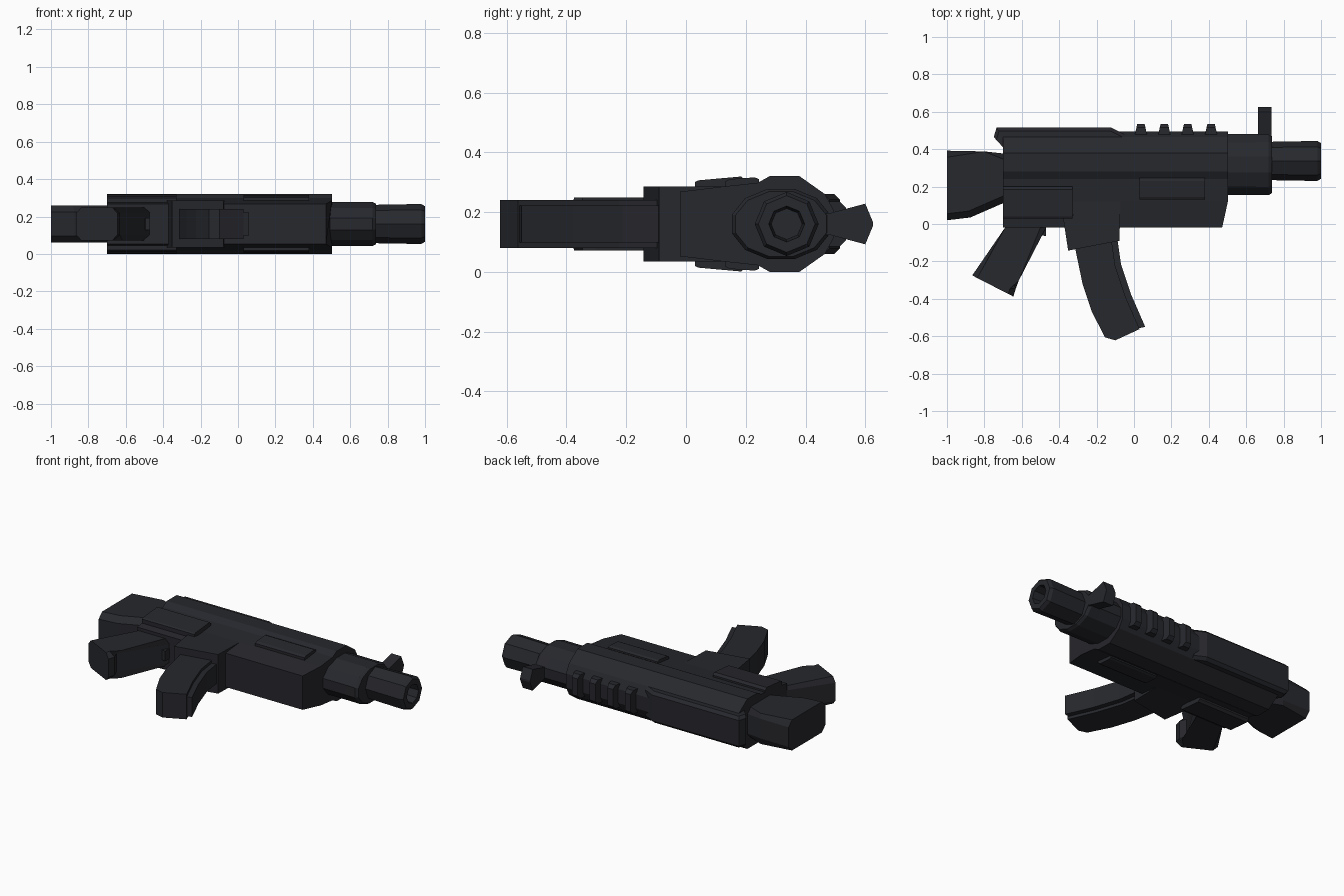
import bpy, bmesh, math

if "Cube" in bpy.data.objects:
    bpy.data.objects.remove(bpy.data.objects["Cube"])

ZC = 0.16  # mid plane of the model
mat = bpy.data.materials.new("dark_metal")
mat.diffuse_color = (0.02, 0.021, 0.026, 1)
mat.use_nodes = True
mat.node_tree.nodes["Principled BSDF"].inputs["Base Color"].default_value = mat.diffuse_color


def finish(name, bm):
    bmesh.ops.recalc_face_normals(bm, faces=bm.faces)
    me = bpy.data.meshes.new(name)
    bm.to_mesh(me)
    bm.free()
    me.materials.append(mat)
    ob = bpy.data.objects.new(name, me)
    bpy.context.collection.objects.link(ob)
    return ob


def loft(name, rings):
    """Skin a list of equal-length point rings and cap both ends."""
    bm = bmesh.new()
    vs = [[bm.verts.new(p) for p in r] for r in rings]
    n = len(rings[0])
    for a, b in zip(vs, vs[1:]):
        for i in range(n):
            j = (i + 1) % n
            bm.faces.new((a[i], a[j], b[j], b[i]))
    bm.faces.new(vs[0])
    bm.faces.new(vs[-1])
    return finish(name, bm)


def side_plate(name, pts, half, chamfer=0, rim=None):
    """Side outline (x, y) with thickness in z; rim picks outline edges to chamfer."""
    bm = bmesh.new()
    lo = [bm.verts.new((x, y, ZC - half)) for x, y in pts]
    hi = [bm.verts.new((x, y, ZC + half)) for x, y in pts]
    bm.faces.new(lo)
    bm.faces.new(hi)
    n = len(pts)
    for i in range(n):
        j = (i + 1) % n
        bm.faces.new((lo[i], lo[j], hi[j], hi[i]))
    if chamfer:
        edges = []
        for i in (range(n) if rim is None else rim):
            for ring in (lo, hi):
                edges.append(bm.edges.get((ring[i], ring[(i + 1) % n])))
        bmesh.ops.bevel(bm, geom=edges, offset=chamfer, segments=1,
                        affect='EDGES', clamp_overlap=True)
    return finish(name, bm)


def mirrored(half_profile):
    """(y, half width) list to a closed (y, z) section."""
    return ([(y, ZC + h) for y, h in half_profile] +
            [(y, ZC - h) for y, h in reversed(half_profile)])


def bar(name, half_profile, x0, x1, slant=lambda y: 0):
    sec = mirrored(half_profile)
    return loft(name, [[(x0, y, z) for y, z in sec],
                       [(x1 - slant(y), y, z) for y, z in sec]])


def tube(name, rings, yc, n, phase=0):
    """Rings are (x, y radius, z radius)."""
    ang = [2 * math.pi * (i + phase) / n for i in range(n)]
    return loft(name, [[(x, yc + ry * math.cos(a), ZC + rz * math.sin(a))
                        for a in ang] for x, ry, rz in rings])


# receiver: lower box, wide upper tube, slanted lower front
bar("receiver",
    [(-0.02, 0.108), (0.12, 0.125), (0.24, 0.138), (0.28, 0.16),
     (0.38, 0.16), (0.465, 0.10), (0.495, 0.045)],
    -0.70, 0.502, lambda y: max(0, 0.12 - y) * 0.22)

# raised side panels and trigger housing
bar("side_panel", [(0.13, 0.142), (0.145, 0.150), (0.23, 0.156), (0.245, 0.15)], 0.03, 0.38)
bar("trigger_housing", [(0.03, 0.140), (0.04, 0.146), (0.185, 0.159), (0.2, 0.145)],
    -0.70, -0.33)

# top cover
side_plate("top_cover", [(-0.70, 0.41), (-0.75, 0.465), (-0.735, 0.515),
                         (-0.12, 0.515), (-0.05, 0.48), (-0.05, 0.41)],
           0.10, 0.018, [1, 2, 3])

# rail teeth
for i in range(4):
    x = 0.037 + i * 0.125
    side_plate(f"rail_tooth_{i + 1}", [(x - 0.034, 0.47), (x - 0.02, 0.535),
                                       (x + 0.02, 0.535), (x + 0.034, 0.47)],
               0.075, 0.02, [1])

# barrel shroud and hollow muzzle
tube("barrel_shroud", [(0.48, 0.168, 0.122), (0.65, 0.168, 0.122),
                       (0.72, 0.170, 0.122), (0.737, 0.158, 0.112)], 0.318, 12, 0.5)
tube("muzzle", [(0.70, 0.102, 0.102), (0.98, 0.107, 0.107), (1.0, 0.095, 0.095),
                (1.0, 0.06, 0.06), (0.88, 0.052, 0.052)], 0.337, 8)

# front sight, flared towards its peak
bar("front_sight", [(0.43, 0.036), (0.48, 0.036), (0.60, 0.068), (0.626, 0.006)],
    0.664, 0.735)

# stock
side_plate("stock", [(-1.0, 0.02), (-1.0, 0.392), (-0.80, 0.388), (-0.68, 0.375),
                     (-0.68, 0.12), (-0.875, 0.035)],
           0.098, 0.035, [1, 2, 4, 5])

# pistol grip and trigger
side_plate("pistol_grip", [(-0.64, 0.06), (-0.69, -0.02), (-0.865, -0.275), (-0.645, -0.388),
                           (-0.632, -0.345), (-0.65, -0.30), (-0.46, 0.0), (-0.44, 0.06)],
           0.088, 0.03, [0, 1, 3, 4, 5, 6])
side_plate("trigger", [(-0.53, 0.05), (-0.52, 0.0), (-0.495, -0.06), (-0.47, -0.065),
                       (-0.47, 0.05)], 0.032)

# magazine well
side_plate("magazine_well", [(-0.325, 0.2), (-0.325, 0.045), (-0.38, 0.04), (-0.352, -0.142),
                             (-0.078, -0.09), (-0.07, 0.2)], 0.125)

# curved magazine: main body plus narrower front rib
back = [(-0.325, -0.08), (-0.275, -0.32), (-0.225, -0.47), (-0.155, -0.606)]
front = [(-0.125, -0.05), (-0.10, -0.225), (-0.045, -0.39), (0.03, -0.562)]
side_plate("magazine", back + [(-0.10, -0.622)] + front[::-1], 0.08)
side_plate("magazine_rib", [(x - 0.03, y) for x, y in front] +
           [(x + 0.03, y + 0.012) for x, y in front[::-1]], 0.062)
